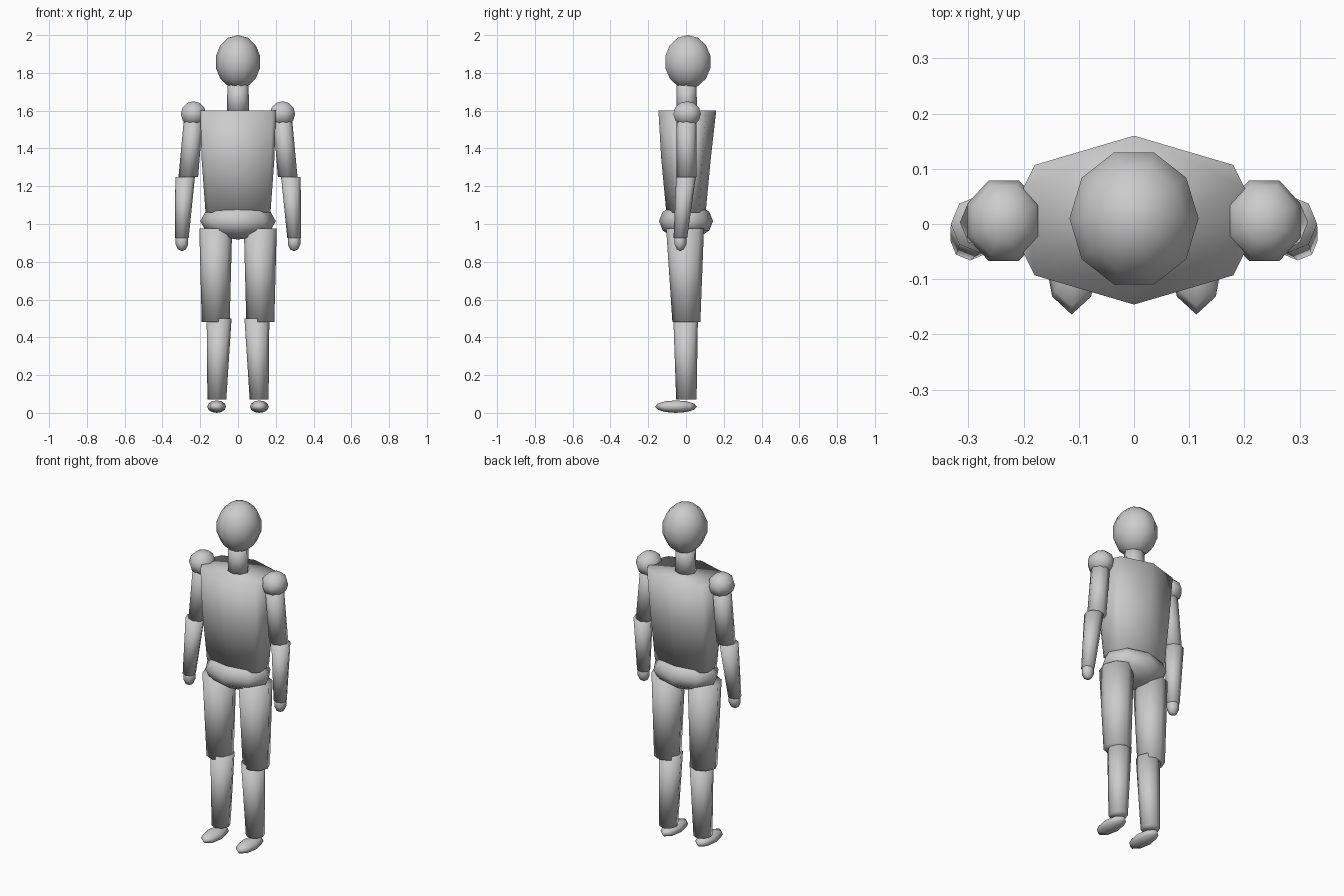
import bpy, bmesh, math
from mathutils import Vector, Matrix

if "Cube" in bpy.data.objects:
    bpy.data.objects.remove(bpy.data.objects["Cube"])


def finish(bm, name):
    bmesh.ops.recalc_face_normals(bm, faces=bm.faces)
    for f in bm.faces:
        f.smooth = True
    me = bpy.data.meshes.new(name)
    bm.to_mesh(me)
    bm.free()
    ob = bpy.data.objects.new(name, me)
    bpy.context.collection.objects.link(ob)
    return ob


def ball(name, loc, radii, seg=8, rings=6, spin=0.0):
    bm = bmesh.new()
    bmesh.ops.create_uvsphere(bm, u_segments=seg, v_segments=rings, radius=1)
    m = Matrix.Translation(loc) @ Matrix.Diagonal((*radii, 1)) @ Matrix.Rotation(spin, 4, 'Z')
    bm.transform(m)
    return finish(bm, name)


def loft(name, sections):
    """Closed skin through rings of points."""
    bm = bmesh.new()
    rings = [[bm.verts.new(p) for p in s] for s in sections]
    n = len(rings[0])
    for a, b in zip(rings, rings[1:]):
        for i in range(n):
            j = (i + 1) % n
            bm.faces.new((a[i], a[j], b[j], b[i]))
    bm.faces.new(rings[0])
    bm.faces.new(rings[-1])
    return finish(bm, name)


def ring(c, rx, ry, seg=8):
    return [(c[0] + rx * math.cos(2 * math.pi * i / seg),
             c[1] + ry * math.sin(2 * math.pi * i / seg), c[2]) for i in range(seg)]


def limb(name, top, rt, bottom, rb):
    return loft(name, [ring(top, *rt), ring(bottom, *rb)])


# head and neck
ball("head", (0, 0.01, 1.858), (0.12, 0.129, 0.142), 10, 7, math.pi / 10)
limb("neck", (0, 0.003, 1.75), (0.055, 0.053), (0, 0.003, 1.58), (0.06, 0.055))

# torso: pointed front and back, tapering to the waist
half = [(0, -0.153), (0.18, -0.1), (0.2, -0.06), (0.2, 0.06), (0.18, 0.1), (0, 0.153)]
outline = half + [(-x, y) for x, y in reversed(half[1:-1])]
loft("torso", [[(x * sx, y * sy + 0.007 * (z > 1.5), z) for x, y in outline]
               for z, sx, sy in ((1.6, 1, 1), (1.35, 0.965, 0.86), (1.06, 0.86, 0.68))])

# pelvis
ball("pelvis", (0, 0, 1.015), (0.2, 0.143, 0.097), 8, 6)

for s, side in ((-1, "right"), (1, "left")):
    # arm
    ball(f"{side}_shoulder", (s * 0.236, 0.006, 1.583), (0.072, 0.079, 0.067), 8, 6, math.pi / 8)
    limb(f"{side}_upper_arm", (s * 0.235, 0.003, 1.57), (0.05, 0.052),
         (s * 0.263, 0.003, 1.25), (0.052, 0.052))
    limb(f"{side}_forearm", (s * 0.28, 0, 1.25), (0.052, 0.052),
         (s * 0.297, -0.03, 0.925), (0.036, 0.036))
    ball(f"{side}_hand", (s * 0.297, -0.031, 0.908), (0.036, 0.034, 0.052), 7, 5)
    # leg
    limb(f"{side}_thigh", (s * 0.118, -0.005, 0.975), (0.087, 0.1),
         (s * 0.118, 0.002, 0.48), (0.074, 0.074))
    limb(f"{side}_shin", (s * 0.1, -0.002, 0.5), (0.066, 0.065),
         (s * 0.112, 0.002, 0.07), (0.05, 0.054))
    ball(f"{side}_foot", (s * 0.113, -0.053, 0.033), (0.05, 0.111, 0.033), 8, 6)
